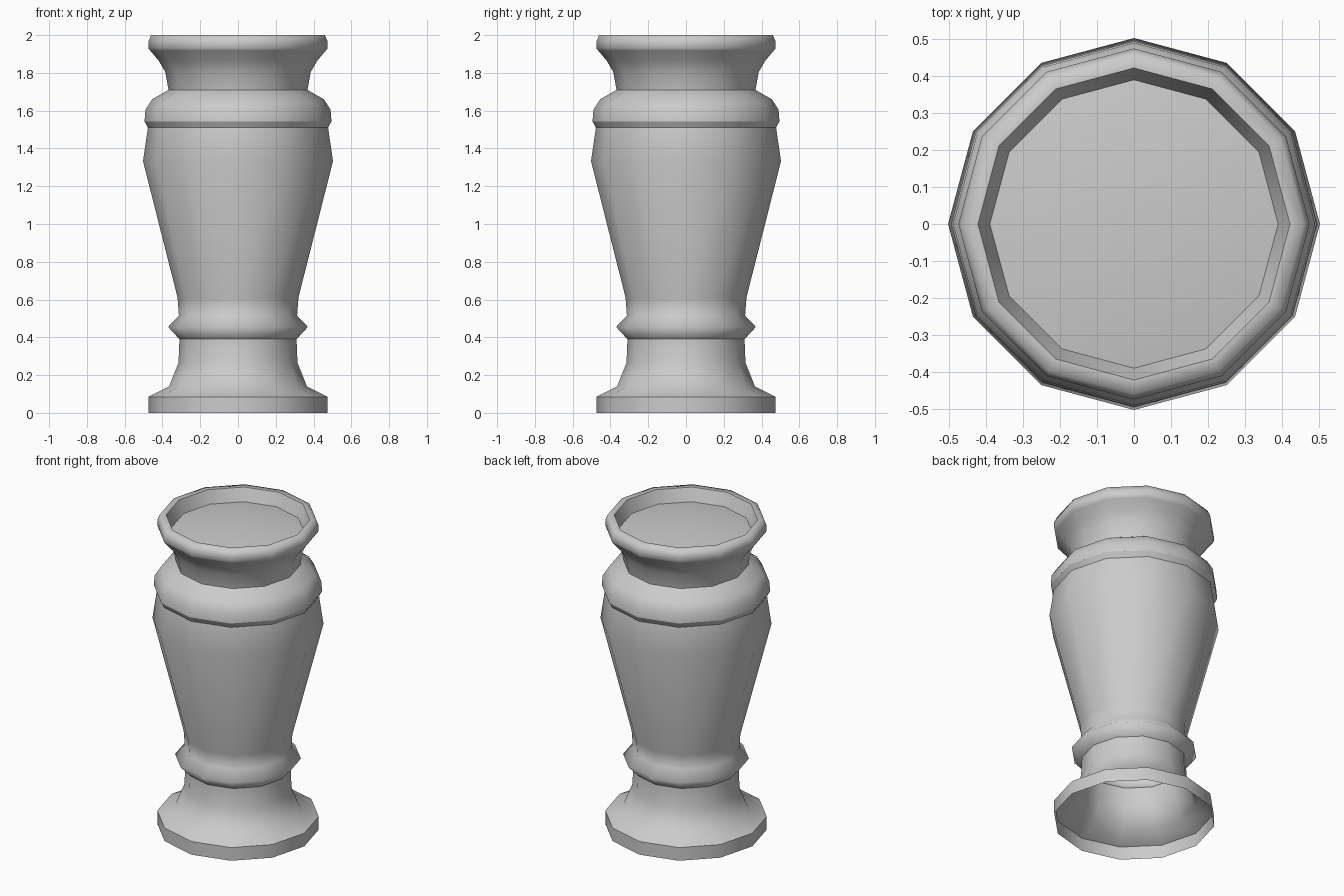
import bpy, bmesh, math

if "Cube" in bpy.data.objects:
    bpy.data.objects.remove(bpy.data.objects["Cube"])

SIDES = 12

# Profile from foot to basin floor: radius, height, sharp ring
PROFILE = [
    # plinth and flared foot
    (0.475, 0.0, False), (0.475, 0.085, True), (0.365, 0.14, False),
    (0.315, 0.265, False), (0.31, 0.39, True),
    # collar ring
    (0.37, 0.455, False), (0.313, 0.515, False),
    # tapered body
    (0.32, 0.61, False), (0.503, 1.333, False), (0.477, 1.51, True),
    # rounded shoulder
    (0.495, 1.543, True), (0.49, 1.605, False), (0.455, 1.66, False),
    (0.368, 1.71, True),
    # neck
    (0.385, 1.805, False), (0.42, 1.865, False), (0.465, 1.918, True),
    # rim
    (0.475, 1.93, False), (0.475, 1.965, False), (0.46, 2.0, False),
    # shallow basin
    (0.422, 2.0, True), (0.39, 1.92, True),
]
FLOOR_PEAK = 1.975


def ring(bm, r, z):
    return [bm.verts.new((r * math.cos(2 * math.pi * i / SIDES),
                          r * math.sin(2 * math.pi * i / SIDES), z))
            for i in range(SIDES)]


bm = bmesh.new()
rings = [ring(bm, r, z) for r, z, _ in PROFILE]

# Lathed walls, open underneath
for a, b in zip(rings, rings[1:]):
    for i in range(SIDES):
        j = (i + 1) % SIDES
        bm.faces.new((a[i], a[j], b[j], b[i]))

# Slightly raised basin floor
peak = bm.verts.new((0, 0, FLOOR_PEAK))
for i in range(SIDES):
    bm.faces.new((rings[-1][i], rings[-1][(i + 1) % SIDES], peak))

# Smooth shading with crisp moulding lines
for f in bm.faces:
    f.smooth = True
for verts, (_, _, sharp) in zip(rings, PROFILE):
    if sharp:
        for i in range(SIDES):
            bm.edges.get((verts[i], verts[(i + 1) % SIDES])).smooth = False

mesh = bpy.data.meshes.new("pedestal_urn")
bm.to_mesh(mesh)
bm.free()
urn = bpy.data.objects.new("pedestal_urn", mesh)
bpy.context.collection.objects.link(urn)
